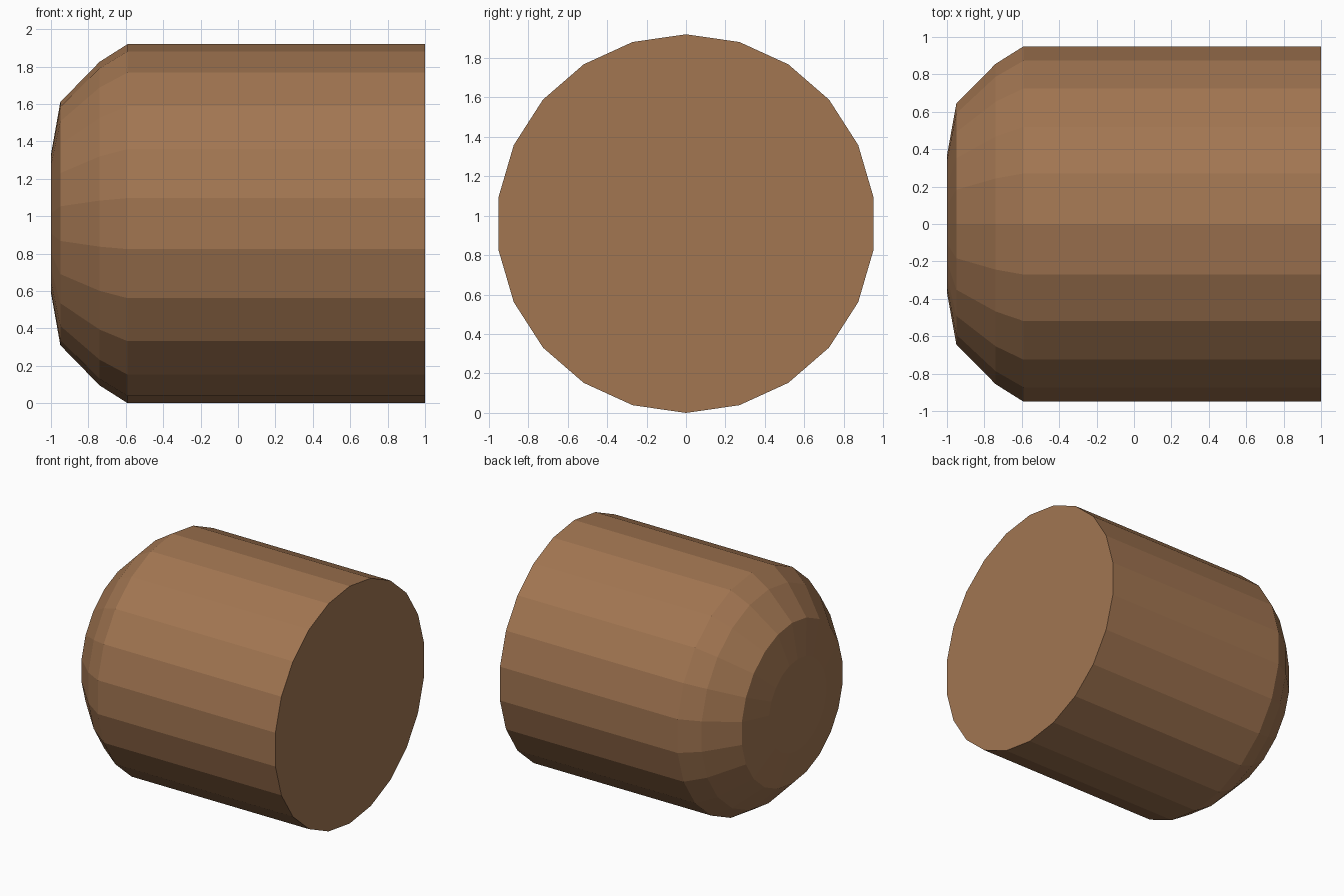
import bpy, bmesh
from math import sin, cos, tau

if "Cube" in bpy.data.objects:
    bpy.data.objects.remove(bpy.data.objects["Cube"])

SIDES = 22
RADIUS = 0.96
# Profile along the x axis: (x, radius), rounded nose to flat end
PROFILE = [(-1.0, 0.37), (-0.95, 0.65), (-0.74, 0.865), (-0.59, RADIUS), (1.0, RADIUS)]

bm = bmesh.new()

# Rings of the lathe, with one corner pointing straight up
rings = [[bm.verts.new((x, r * sin(tau * i / SIDES), RADIUS + r * cos(tau * i / SIDES)))
          for i in range(SIDES)] for x, r in PROFILE]

# Side walls
for a, b in zip(rings, rings[1:]):
    for i in range(SIDES):
        j = (i + 1) % SIDES
        bm.faces.new((a[i], a[j], b[j], b[i]))

# Flat end caps
bm.faces.new(rings[0])
bm.faces.new(rings[-1])
bmesh.ops.recalc_face_normals(bm, faces=bm.faces)

mesh = bpy.data.meshes.new("rounded_plug")
bm.to_mesh(mesh)
bm.free()
plug = bpy.data.objects.new("rounded_plug", mesh)
bpy.context.collection.objects.link(plug)

# Brown colour
brown = bpy.data.materials.new("brown")
brown.diffuse_color = (0.36, 0.18, 0.083, 1)
brown.use_nodes = True
brown.node_tree.nodes["Principled BSDF"].inputs["Base Color"].default_value = brown.diffuse_color
mesh.materials.append(brown)
